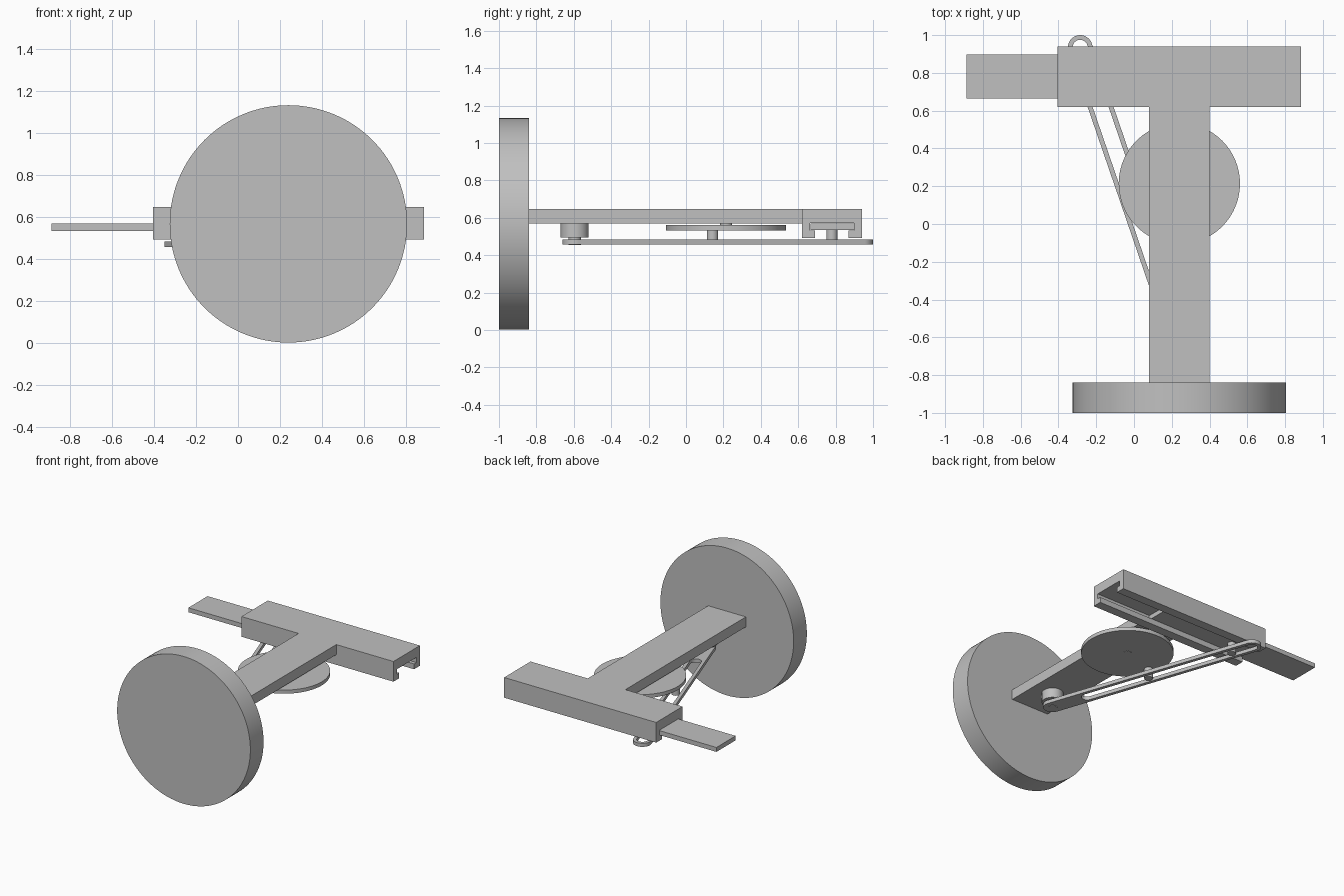
import bpy, bmesh
from math import sin, cos, pi, atan2, hypot, radians
from mathutils import Matrix

cube = bpy.data.objects.get("Cube")
if cube:
    bpy.data.objects.remove(cube, do_unlink=True)

# Single plain grey
grey = bpy.data.materials.new("plain_grey")
grey.use_nodes = True
colour = (0.53, 0.53, 0.53, 1)
grey.diffuse_color = colour
grey.node_tree.nodes["Principled BSDF"].inputs["Base Color"].default_value = colour


def finish(name, bm, smooth=False):
    bmesh.ops.recalc_face_normals(bm, faces=bm.faces)
    mesh = bpy.data.meshes.new(name)
    bm.to_mesh(mesh)
    bm.free()
    mesh.materials.append(grey)
    ob = bpy.data.objects.new(name, mesh)
    bpy.context.collection.objects.link(ob)
    if smooth:
        bpy.ops.object.select_all(action="DESELECT")
        ob.select_set(True)
        bpy.context.view_layer.objects.active = ob
        bpy.ops.object.shade_smooth_by_angle(angle=radians(30))
    return ob


def box(name, x, y, z):
    bm = bmesh.new()
    size = Matrix.Diagonal((x[1] - x[0], y[1] - y[0], z[1] - z[0], 1))
    centre = Matrix.Translation((sum(x) / 2, sum(y) / 2, sum(z) / 2))
    bmesh.ops.create_cube(bm, size=1, matrix=centre @ size)
    return finish(name, bm)


def disc(name, centre, radius, depth, turn=0, sides=64):
    bm = bmesh.new()
    place = Matrix.Translation(centre) @ Matrix.Rotation(turn, 4, "X")
    bmesh.ops.create_cone(bm, cap_ends=True, segments=sides, radius1=radius,
                          radius2=radius, depth=depth, matrix=place)
    return finish(name, bm, True)


def post(name, xy, radius, z0, z1, sides=64):
    return disc(name, (*xy, (z0 + z1) / 2), radius, z1 - z0, sides=sides)


def stadium(a, b, radius, n=24):
    """Outline of a round-ended strip running along local x from a to b."""
    right = [(b + radius * cos(t), radius * sin(t))
             for t in (-pi / 2 + pi * i / n for i in range(n + 1))]
    left = [(a - radius * cos(t), -radius * sin(t))
            for t in (-pi / 2 + pi * i / n for i in range(n + 1))]
    return right + left


# Upright round base and the beam behind it
disc("base_wheel", (0.24, -0.92, 0.567), 0.565, 0.16, pi / 2, 128)
box("beam", (0.08, 0.40), (-0.84, 0.62), (0.57, 0.647))

# C-shaped guide rail, a mirrored profile pushed along x
half = [(0.16, 0.647), (0.16, 0.492), (0.09, 0.492), (0.09, 0.533),
        (0.118, 0.533), (0.118, 0.572)]
outline = half + [(-y, z) for y, z in reversed(half)]
bm = bmesh.new()
face = bm.faces.new([bm.verts.new((-0.405, 0.78 + y, z)) for y, z in outline])
ext = bmesh.ops.extrude_face_region(bm, geom=[face])
bmesh.ops.translate(bm, vec=(1.29, 0, 0),
                    verts=[v for v in ext["geom"] if isinstance(v, bmesh.types.BMVert)])
finish("guide_rail", bm)

# Sliding ram and its pin
box("ram", (-0.887, 0.42), (0.665, 0.898), (0.534, 0.568))
post("ram_pin", (-0.232, 0.78), 0.03, 0.456, 0.536)

# Crank wheel with shaft and pin
post("crank_wheel", (0.24, 0.214), 0.321, 0.532, 0.56, 96)
post("crank_shaft", (0.24, 0.214), 0.032, 0.531, 0.572)
post("crank_pin", (-0.013, 0.142), 0.03, 0.456, 0.534)

# Pivot of the swinging lever
pivot, tip = (0.24, -0.595), (-0.285, 0.935)
post("pivot_boss", pivot, 0.075, 0.495, 0.572)
post("pivot_pin", pivot, 0.033, 0.454, 0.497)

# Slotted lever
dx, dy = tip[0] - pivot[0], tip[1] - pivot[1]
length = hypot(dx, dy)
bm = bmesh.new()
rings = []
for start, radius in ((0, 0.065), (0.28, 0.04)):
    for z in (0.456, 0.483):
        rings.append([bm.verts.new((x, y, z)) for x, y in stadium(start, length, radius)])
out_low, out_high, in_low, in_high = rings
for a, b in ((out_low, out_high), (out_high, in_high), (in_high, in_low), (in_low, out_low)):
    for i in range(len(a)):
        j = (i + 1) % len(a)
        bm.faces.new((a[i], a[j], b[j], b[i]))
bm.transform(Matrix.Translation((*pivot, 0)) @ Matrix.Rotation(atan2(dy, dx), 4, "Z"))
finish("slotted_lever", bm, True)
